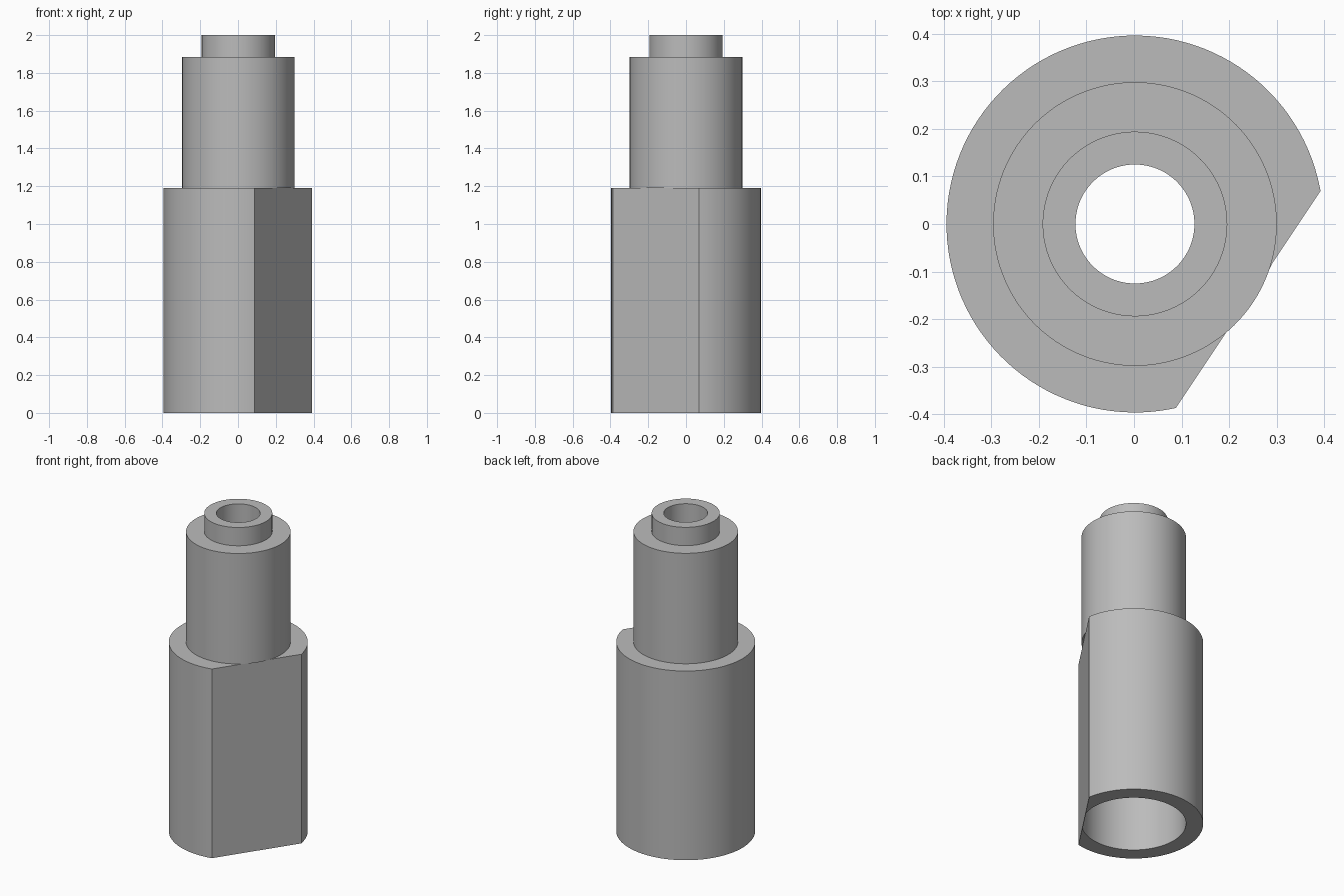
import bpy, bmesh, math

cube = bpy.data.objects.get("Cube")
if cube:
    bpy.data.objects.remove(cube, do_unlink=True)

BODY_R, SLEEVE_R, NOSE_R, BORE_R = 0.396, 0.298, 0.194, 0.125
SHOULDER_Z, SLEEVE_Z, TOP_Z = 1.19, 1.885, 2.0
CENTRE_X = 0.002
FLAT_DIR = math.radians(-33.7)   # direction the machined flat faces
FLAT_DIST = 0.286                # distance of the flat from the axis
SKIN = 0.003                     # thin wall left between flat and socket

grey = bpy.data.materials.new("plain grey")
grey.use_nodes = True
colour = (0.5, 0.5, 0.5, 1)
grey.diffuse_color = colour
grey.node_tree.nodes["Principled BSDF"].inputs["Base Color"].default_value = colour

# Angles round the axis, measured from the flat, with its two corners added
STEPS = 120
corner = math.acos(FLAT_DIST / BODY_R)
inner_corner = math.acos((FLAT_DIST - SKIN) / SLEEVE_R)
angles = [-math.pi + 2 * math.pi * i / STEPS for i in range(STEPS)]
angles = sorted(angles + [s * a for a in (corner, inner_corner) for s in (-1, 1)])


def ring(bm, radius, z, flat=None):
    """One loop of the turned shape, clipped by the flat where given."""
    verts = []
    for a in angles:
        r = radius
        if flat and math.cos(a) > 0:
            r = min(r, flat / math.cos(a))
        t = a + FLAT_DIR
        verts.append(bm.verts.new((CENTRE_X + r * math.cos(t), r * math.sin(t), z)))
    return verts


def turned_part(name, profile):
    """Closed profile of (radius, height, flat distance) swept round the axis."""
    bm = bmesh.new()
    loops = [ring(bm, *p) for p in profile]
    n = len(angles)
    for low, high in zip(loops, loops[1:] + loops[:1]):
        for i in range(n):
            j = (i + 1) % n
            bm.faces.new((low[i], low[j], high[j], high[i]))
    bmesh.ops.recalc_face_normals(bm, faces=bm.faces)
    mesh = bpy.data.meshes.new(name)
    bm.to_mesh(mesh)
    bm.free()
    mesh.materials.append(grey)
    obj = bpy.data.objects.new(name, mesh)
    bpy.context.collection.objects.link(obj)
    bpy.ops.object.select_all(action='DESELECT')
    obj.select_set(True)
    bpy.context.view_layer.objects.active = obj
    bpy.ops.object.shade_smooth_by_angle(angle=math.radians(25))
    return obj


# Stepped tube: socketed body with one flat, sleeve and nose on one bore
SOCKET_Z = SHOULDER_Z - 0.1
turned_part("stepped_bushing", [
    (BODY_R, 0, FLAT_DIST),
    (BODY_R, SHOULDER_Z, FLAT_DIST),
    (SLEEVE_R, SHOULDER_Z),
    (SLEEVE_R, SLEEVE_Z),
    (NOSE_R, SLEEVE_Z),
    (NOSE_R, TOP_Z),
    (BORE_R, TOP_Z),
    (BORE_R, SOCKET_Z),
    (SLEEVE_R, SOCKET_Z, FLAT_DIST - SKIN),
    (SLEEVE_R, 0, FLAT_DIST - SKIN),
])
